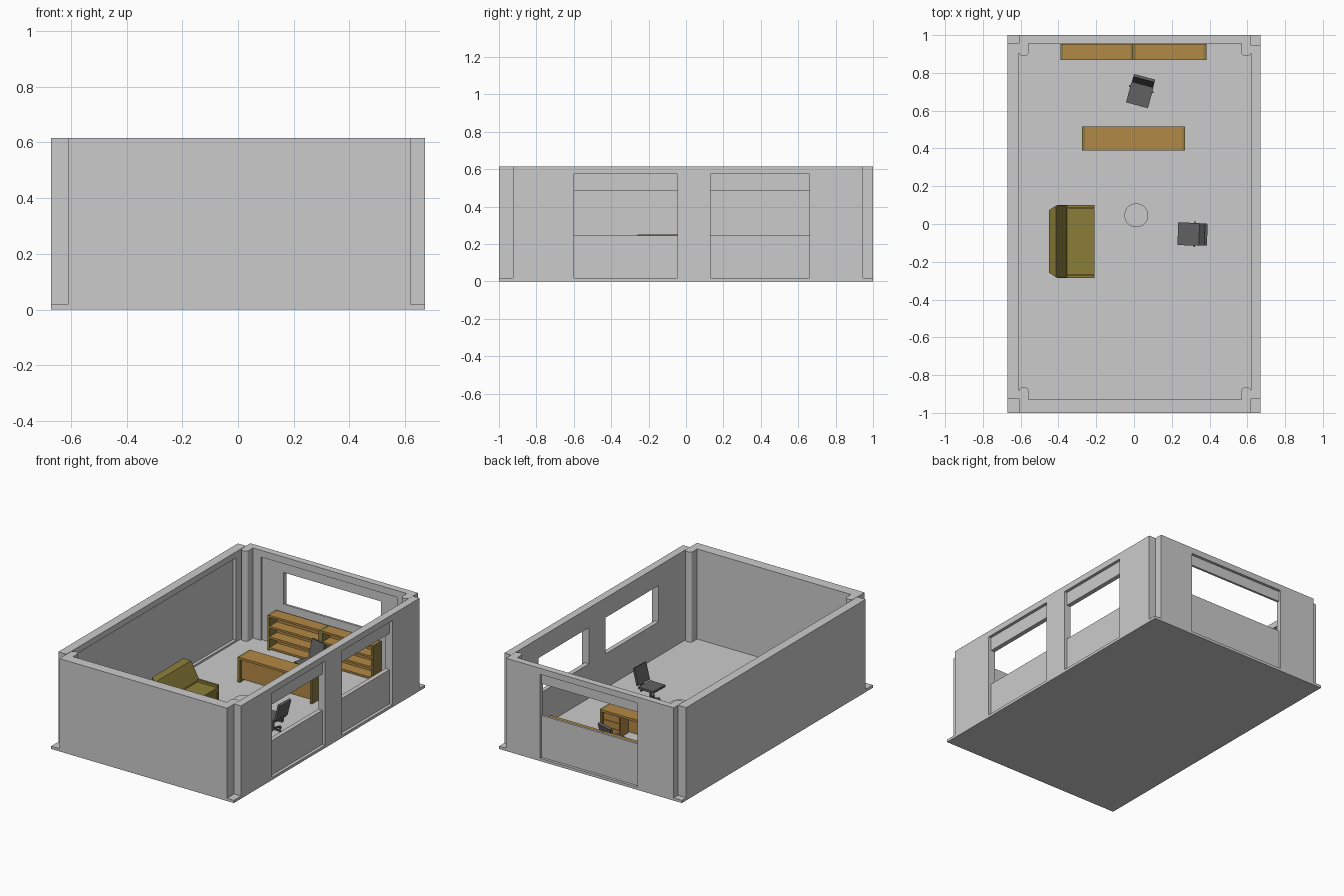
import bpy, bmesh, math
from mathutils import Matrix, Vector

if "Cube" in bpy.data.objects:
    bpy.data.objects.remove(bpy.data.objects["Cube"])


def mat(name, c):
    m = bpy.data.materials.new(name)
    m.diffuse_color = (*c, 1)
    m.use_nodes = True
    m.node_tree.nodes["Principled BSDF"].inputs["Base Color"].default_value = m.diffuse_color
    return m


WOOD = mat("wood", (0.45, 0.25, 0.06))
DARKWOOD = mat("dark_wood", (0.26, 0.2, 0.05))
OLIVE = mat("olive_fabric", (0.26, 0.21, 0.04))
BLACK = mat("black_plastic", (0.12, 0.12, 0.12))
F, T = 0.018, 0.615          # floor top, wall top


def finish(bm, name, m=None, matrix=None, smooth=False):
    bmesh.ops.recalc_face_normals(bm, faces=bm.faces)
    me = bpy.data.meshes.new(name)
    bm.to_mesh(me)
    bm.free()
    ob = bpy.data.objects.new(name, me)
    bpy.context.collection.objects.link(ob)
    if m:
        me.materials.append(m)
    if matrix:
        ob.matrix_world = matrix
    if smooth:
        bpy.context.view_layer.objects.active = ob
        ob.select_set(True)
        bpy.ops.object.shade_smooth_by_angle()
        ob.select_set(False)
    return ob


def add_box(bm, x0, x1, y0, y1, z0, z1):
    M = Matrix.Translation(((x0 + x1) / 2, (y0 + y1) / 2, (z0 + z1) / 2))
    M = M @ Matrix.Diagonal((x1 - x0, y1 - y0, z1 - z0, 1))
    bmesh.ops.create_cube(bm, size=1, matrix=M)


def boxes(name, items, m=None, matrix=None):
    bm = bmesh.new()
    for b in items:
        add_box(bm, *b)
    return finish(bm, name, m, matrix)


def prism(name, pts, vec, m=None, matrix=None):
    bm = bmesh.new()
    f = bm.faces.new([bm.verts.new(p) for p in pts])
    g = bmesh.ops.extrude_face_region(bm, geom=[f])["geom"]
    bmesh.ops.translate(bm, vec=Vector(vec), verts=[v for v in g if isinstance(v, bmesh.types.BMVert)])
    return finish(bm, name, m, matrix)


def discs(name, items, m=None, matrix=None, seg=32):
    bm = bmesh.new()
    for x, y, r, z0, z1 in items:
        bmesh.ops.create_cone(bm, cap_ends=True, segments=seg, radius1=r, radius2=r, depth=z1 - z0,
                              matrix=Matrix.Translation((x, y, (z0 + z1) / 2)))
    return finish(bm, name, m, matrix, True)


# Floor slab and front wall
boxes("floor", [(-0.67, 0.67, -1, 1, 0, F)])
boxes("front_wall", [(-0.61, 0.62, -1, -0.93, F, T)])

# Left wall: thin outer sheet with an inner frame around a shallow recess
boxes("left_wall", [(-0.67, -0.63, -0.925, 0.955, F, T),
                    (-0.63, -0.61, -0.925, 0.955, 0.575, T),
                    (-0.63, -0.61, -0.925, 0.955, F, 0.03),
                    (-0.63, -0.61, -0.925, -0.82, F, T),
                    (-0.63, -0.61, 0.85, 0.955, F, T)])

# Right wall: piers and top beam, with recessed window panels
bays = [(-0.6, -0.045), (0.13, 0.66)]
X0, X1, XR = 0.62, 0.67, 0.65
boxes("right_wall_piers", [(X0, X1, a, b, F, T) for a, b in
                           [(-0.925, -0.6), (-0.045, 0.13), (0.66, 0.945)]])
for i, (a, b) in enumerate(bays):
    boxes(f"right_bay_{i + 1}", [(X0, X1, a, b, 0.575, T),
                                 (X0, XR, a, b, 0.485, 0.575),
                                 (X0, XR, a, b, F, 0.245)])

# Back wall: one wide window, recessed outside and framed inside
W0, W1 = -0.345, 0.37
boxes("back_wall", [(-0.61, W0, 0.967, 1, F, T), (W1, 0.62, 0.967, 1, F, T),
                    (W0, W1, 0.967, 1, 0.575, T),
                    (W0, W1, 0.967, 0.982, 0.505, 0.575),
                    (W0, W1, 0.967, 0.982, F, 0.295),
                    (-0.61, -0.5, 0.955, 0.967, F, T), (0.5, 0.62, 0.955, 0.967, F, T),
                    (-0.5, 0.5, 0.955, 0.967, 0.57, T)])

# Rounded corner posts
for name, x, y, s in [("back_left", -0.583, 0.955, -1), ("back_right", 0.594, 0.955, -1),
                      ("front_left", -0.583, -0.93, 1), ("front_right", 0.594, -0.93, 1)]:
    hw, r, d = 0.025, 0.018, 0.065
    pts = [(x - hw, y, F)]
    for cx, a0 in ((x - hw + r, 180), (x + hw - r, 90)):
        for k in range(5):
            a = math.radians(a0 - k * 22.5)
            pts.append((cx + r * math.cos(a), y + s * (d - r + r * math.sin(a)), F))
    pts.append((x + hw, y, F))
    prism("corner_post_" + name, pts, (0, 0, T - F))

# Bookcases: two units side by side under the back window
for i, x in enumerate((-0.39, -0.003)):
    w, y0, y1, h = 0.386, 0.868, 0.953, 0.25
    boxes(f"bookcase_{i + 1}_sides", [(x, x + 0.014, y0, y1, F, h),
                                      (x + w - 0.014, x + w, y0, y1, F, h)], DARKWOOD)
    boxes(f"bookcase_{i + 1}_shelves",
          [(x + 0.014, x + w - 0.014, y0, y1, z, z + 0.013) for z in (0.025, 0.095, 0.165, h - 0.013)]
          + [(x + 0.014, x + w - 0.014, y1 - 0.008, y1, F, h - 0.01)], WOOD)

# Desk
boxes("desk_end_panels", [(-0.275, -0.26, 0.39, 0.515, F, 0.185),
                          (0.256, 0.271, 0.39, 0.515, F, 0.185)], DARKWOOD)
boxes("desk_top", [(-0.26, 0.256, 0.39, 0.515, 0.17, 0.185)], WOOD)
boxes("desk_front_panel", [(-0.26, 0.256, 0.408, 0.418, 0.035, 0.17)], WOOD)
boxes("desk_drawers", [(0.13, 0.256, 0.418, 0.5, 0.03, 0.17)]
      + [(0.134, 0.252, 0.5, 0.505, z, z + 0.04) for z in (0.034, 0.079, 0.124)], WOOD)

# Sofa: base, cushion, low thin arms and a leaning tapered back
boxes("sofa_base", [(-0.405, -0.212, -0.273, 0.088, 0.03, 0.085)], OLIVE)
boxes("sofa_cushion", [(-0.37, -0.21, -0.268, 0.083, 0.085, 0.115)], OLIVE)
boxes("sofa_arms", [(-0.405, -0.21, a, a + 0.015, F, 0.13) for a in (-0.285, 0.085)], OLIVE)
back = prism("sofa_back", [(-0.355, -0.283, 0.1), (-0.355, -0.283, 0.13), (-0.412, -0.283, 0.235),
                           (-0.45, -0.283, 0.25), (-0.41, -0.283, 0.06)], (0, 0.381, 0), OLIVE)
for v in back.data.vertices:
    if v.co.z > 0.24:
        v.co.y += 0.025 if v.co.y < -0.1 else -0.025

# Round pedestal table
discs("round_table", [(0.012, 0.046, 0.063, 0.098, 0.11), (0.012, 0.046, 0.012, 0.025, 0.098),
                      (0.012, 0.046, 0.035, F, 0.026)])


# Swivel chairs (modelled facing -y)
def chair(name, x, y, deg, h):
    M = Matrix.Translation((x, y, F)) @ Matrix.Rotation(math.radians(deg), 4, 'Z')
    boxes(name + "_seat", [(-0.06, 0.06, -0.078, 0.035, 0.085, 0.1)], BLACK, M)
    prism(name + "_back", [(-0.058, 0.035, 0.105), (-0.058, 0.05, 0.1), (-0.058, 0.078, h - 0.006),
                           (-0.058, 0.064, h)], (0.116, 0, 0), BLACK, M)
    boxes(name + "_brackets", [(-0.012, 0.012, 0.02, 0.055, 0.078, 0.088),
                               (-0.012, 0.012, 0.047, 0.058, 0.078, 0.13),
                               (-0.068, 0.068, 0.006, 0.014, 0.078, 0.088)], BLACK, M)
    discs(name + "_column", [(0, -0.015, 0.008, 0.015, 0.086)], BLACK, M, 12)
    bm = bmesh.new()
    for k in range(5):
        n = len(bm.verts)
        add_box(bm, 0, 0.055, -0.005, 0.005, 0.01, 0.019)
        add_box(bm, 0.047, 0.059, -0.004, 0.004, 0, 0.011)
        bm.verts.ensure_lookup_table()
        bmesh.ops.rotate(bm, verts=bm.verts[n:], cent=(0, 0, 0),
                         matrix=Matrix.Rotation(math.radians(72 * k + 18), 3, 'Z'))
    bmesh.ops.translate(bm, vec=(0, -0.015, 0), verts=bm.verts)
    finish(bm, name + "_star_base", BLACK, M)


chair("visitor_chair", 0.31, -0.054, -92, 0.215)
chair("desk_chair", 0.036, 0.704, -15, 0.215)
